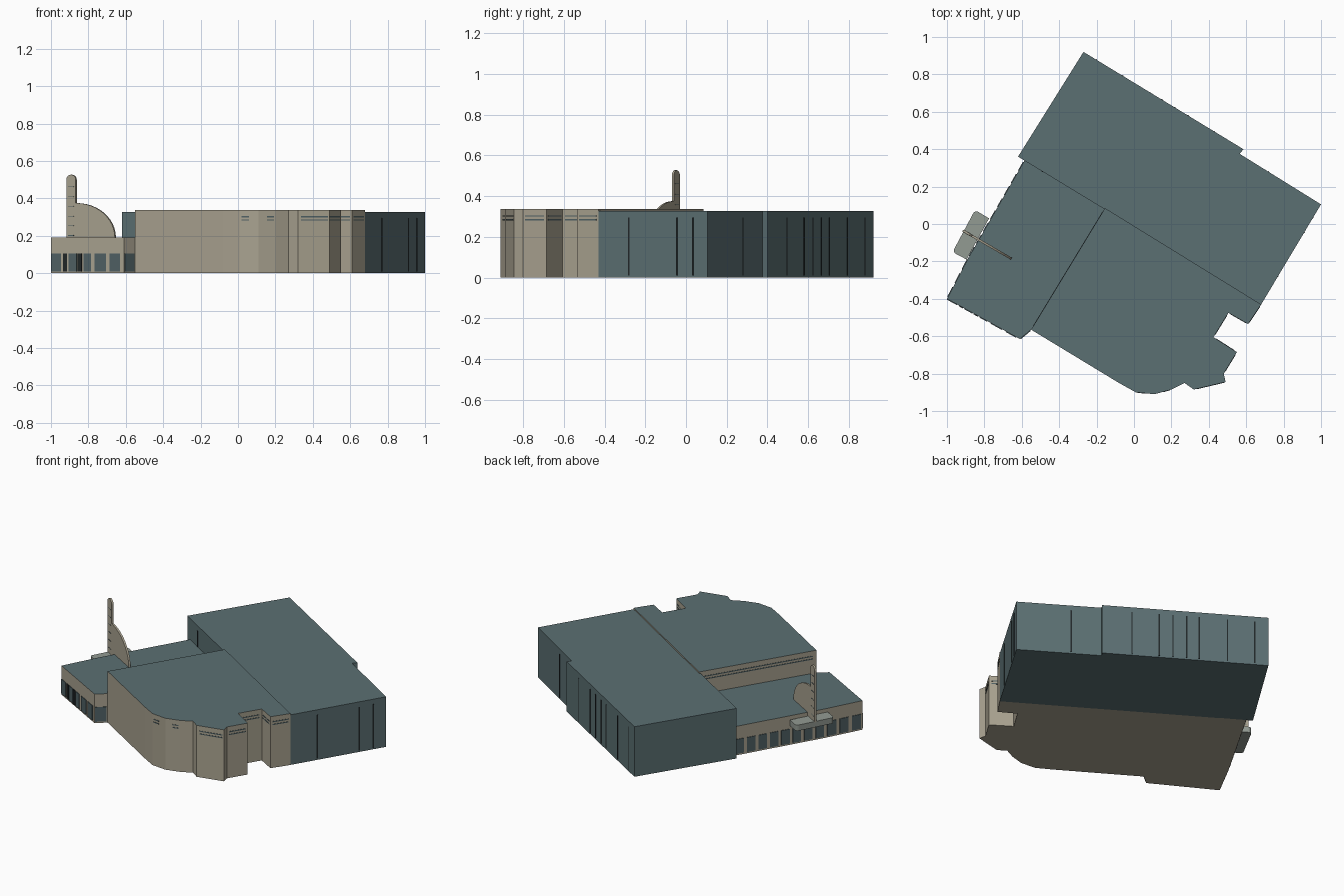
import bpy, bmesh, math
from mathutils import Vector

cube = bpy.data.objects.get("Cube")
if cube:
    bpy.data.objects.remove(cube, do_unlink=True)


def material(name, r, g, b):
    m = bpy.data.materials.new(name)
    m.use_nodes = True
    m.diffuse_color = (r, g, b, 1)
    m.node_tree.nodes["Principled BSDF"].inputs["Base Color"].default_value = (r, g, b, 1)
    return m


TEAL = material("teal cladding", 0.105, 0.16, 0.17)
TAN = material("tan stone", 0.40, 0.365, 0.28)
GLASS = material("window glass", 0.08, 0.12, 0.13)
DARK = material("dark joint", 0.015, 0.02, 0.022)
GREY = material("canopy grey", 0.29, 0.325, 0.29)


def finish(name, bm, mats):
    bmesh.ops.recalc_face_normals(bm, faces=bm.faces)
    mesh = bpy.data.meshes.new(name)
    if len(mats) > 1:  # second material covers the roof
        for f in bm.faces:
            f.normal_update()
            f.material_index = int(f.normal.z > 0.5)
    bm.to_mesh(mesh)
    bm.free()
    for m in mats:
        mesh.materials.append(m)
    obj = bpy.data.objects.new(name, mesh)
    bpy.context.collection.objects.link(obj)
    return obj


def extrude(bm, points, offset):
    face = bm.faces.new([bm.verts.new(p) for p in points])
    out = bmesh.ops.extrude_face_region(bm, geom=[face])
    moved = [v for v in out["geom"] if isinstance(v, bmesh.types.BMVert)]
    bmesh.ops.translate(bm, vec=offset, verts=moved)


def block(name, plan, z0, z1, *mats):
    bm = bmesh.new()
    extrude(bm, [(x, y, z0) for x, y in plan], Vector((0, 0, z1 - z0)))
    return finish(name, bm, mats)


def plates(name, items, mat, depth=0.004):
    """Thin plates on walls; each item is (wall, t0, t1, z0, z1)."""
    bm = bmesh.new()
    for (a, b), t0, t1, z0, z1 in items:
        a, b = Vector((*a, 0)), Vector((*b, 0))
        d = (b - a).normalized()
        n = Vector((d.y, -d.x, 0))
        p, q = a.lerp(b, t0) - n * 0.002, a.lerp(b, t1) - n * 0.002
        up = Vector((0, 0, 1))
        extrude(bm, [p + up * z0, q + up * z0, q + up * z1, p + up * z1], n * (depth + 0.002))
    return finish(name, bm, [mat])


def walls(plan):
    return list(zip(plan, plan[1:] + plan[:1]))


# Main volumes
hall = [(0.68, -0.43), (1, 0.105), (0.565, 0.375), (0.585, 0.40), (-0.27, 0.92), (-0.62, 0.36)]
auditorium = [(-0.155, 0.085), (-0.55, -0.565), (-0.08, -0.85), (0.01, -0.9), (0.11, -0.91),
              (0.2, -0.885), (0.27, -0.85), (0.32, -0.885), (0.49, -0.845), (0.48, -0.8),
              (0.55, -0.685), (0.425, -0.605), (0.505, -0.475), (0.61, -0.535), (0.68, -0.43)]
lobby = [(-1, -0.4), (-0.61, -0.615), (-0.55, -0.565), (-0.155, 0.085), (-0.585, 0.34), (-0.885, -0.18)]
block("rear_hall", hall, 0, 0.328, TEAL)
block("auditorium", auditorium, 0, 0.337, TAN, TEAL)
block("lobby", lobby, 0, 0.19, TAN, TEAL)

# Vertical joints in the hall cladding, placed by x along each wall
hw, aw, lw = walls(hall), walls(auditorium), walls(lobby)
joints = []
for wall, xs, z0 in ((hw[0], (0.77, 0.91, 0.957), 0.01),
                     (hw[1], (0.72,), 0.01),
                     (hw[3], (0.43, 0.29, 0.22, 0.15, 0.085, -0.06, -0.2), 0.01),
                     (hw[5], (-0.49,), 0.19)):
    (ax, ay), (bx, by) = wall
    half = 0.004 / math.hypot(bx - ax, by - ay)
    for x in xs:
        t = (x - ax) / (bx - ax)
        joints.append((wall, t - half, t + half, z0, 0.295))
plates("hall_joints", joints, DARK, 0.002)

# Paired stripes below the auditorium parapet
spans = {0: (0.03, 0.97), 3: (0.1, 0.5), 4: (0.5, 0.9), 7: (0.1, 0.95), 9: (0.1, 0.9),
         10: (0.1, 0.9), 11: (0.1, 0.9), 12: (0.1, 0.9), 13: (0.1, 0.9)}
plates("parapet_stripes", [(aw[i], *s, z, z + 0.006) for i, s in spans.items()
                           for z in (0.281, 0.299)], GLASS, 0.002)

# Lobby windows
panes = [(lw[1], 0.05, 0.92, 0.01, 0.105)]
for x0, x1 in ((-0.998, -0.945), (-0.905, -0.862), (-0.825, -0.785), (-0.765, -0.705), (-0.685, -0.63)):
    panes.append((lw[0], (x0 + 1) / 0.39, (x1 + 1) / 0.39, 0.01, 0.105))
for wall, count in ((lw[4], 8), (lw[5], 3)):
    panes += [(wall, (i + 0.14) / count, (i + 0.86) / count, 0.01, 0.105) for i in range(count)]
plates("lobby_windows", panes, GLASS)
plates("lobby_doors", [(lw[0], (x + 1) / 0.39, (x + 1.022) / 0.39, 0.01, 0.105)
                       for x in (-0.935, -0.856)], DARK)

# Entrance canopy with rounded outer corners
canopy = block("entrance_canopy", [(-0.85, 0.075), (-0.97, -0.15), (-0.895, -0.19), (-0.775, 0.03)],
               0.13, 0.168, GREY)
bm = bmesh.new()
bm.from_mesh(canopy.data)
corners = [e for e in bm.edges if abs(e.verts[0].co.z - e.verts[1].co.z) > 0.01
           and (e.verts[0].co.y > 0.05 or e.verts[0].co.x < -0.95)]
bmesh.ops.bevel(bm, geom=corners, offset=0.02, segments=4, profile=0.5, affect='EDGES')
bm.to_mesh(canopy.data)
bm.free()

# Sign fin: round-topped mast with a quarter-ellipse web
start = Vector((-0.915, -0.035, 0))
along = Vector((0.865, -0.502, 0)).normalized()
side = Vector((-along.y, along.x, 0))
width, thick = 0.058, 0.012
profile = [(0, 0.165), (0.3, 0.165)]
for i in range(13):
    a = math.radians(90 * i / 12)
    profile.append((width + 0.242 * math.cos(a), 0.19 + 0.185 * math.sin(a)))
for i in range(9):
    a = math.pi * i / 8
    profile.append((width / 2 * (1 + math.cos(a)), 0.5 + 0.027 * math.sin(a)))
bm = bmesh.new()
extrude(bm, [start + along * s + Vector((0, 0, z)) - side * thick / 2 for s, z in profile], side * thick)
finish("sign_fin", bm, [TAN])

# Short bars on both faces of the mast
bars = []
for sgn in (-1, 1):
    p = start + side * sgn * thick / 2
    ends = (p.xy, (p + along * width).xy)
    wall = ends if sgn < 0 else ends[::-1]
    bars += [(wall, 0.2, 0.8, 0.2 + i * 0.052, 0.203 + i * 0.052) for i in range(6)]
plates("mast_bars", bars, GLASS, 0.001)
